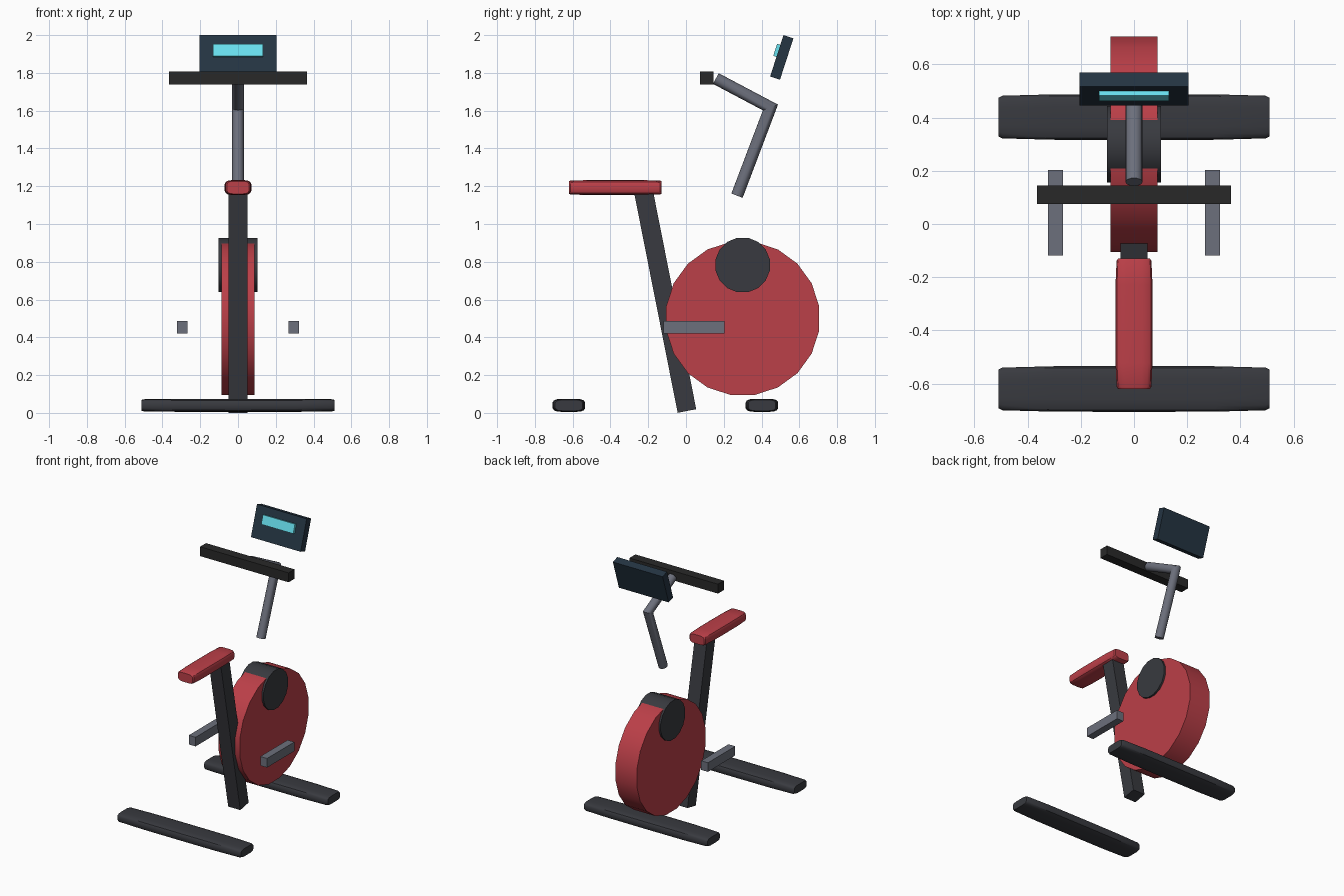
import bpy, bmesh, math
from mathutils import Vector, Matrix

if "Cube" in bpy.data.objects:
    bpy.data.objects.remove(bpy.data.objects["Cube"])


def material(name, rgb):
    m = bpy.data.materials.new(name)
    m.diffuse_color = (*rgb, 1)
    m.use_nodes = True
    m.node_tree.nodes["Principled BSDF"].inputs["Base Color"].default_value = m.diffuse_color
    return m


RED = material("red", (0.5, 0.05, 0.065))
DARK = material("charcoal", (0.04, 0.042, 0.05))
BLACK = material("black", (0.022, 0.022, 0.022))
STEEL = material("steel", (0.15, 0.16, 0.2))
NAVY = material("navy", (0.018, 0.035, 0.055))
CYAN = material("cyan", (0.14, 0.75, 0.86))


def finish(name, bm, mat):
    bmesh.ops.recalc_face_normals(bm, faces=bm.faces)
    me = bpy.data.meshes.new(name)
    bm.to_mesh(me)
    bm.free()
    me.materials.append(mat)
    ob = bpy.data.objects.new(name, me)
    bpy.context.collection.objects.link(ob)
    return ob


def box(name, centre, size, mat, tilt=0.0):
    bm = bmesh.new()
    bmesh.ops.create_cube(bm, size=1)
    bm.transform(Matrix.Translation(centre) @ Matrix.Rotation(tilt, 4, 'X')
                 @ Matrix.Diagonal((*size, 1)))
    return finish(name, bm, mat)


def loft(name, rings, mat):
    bm = bmesh.new()
    loops = [[bm.verts.new(p) for p in r] for r in rings]
    n = len(loops[0])
    for a, b in zip(loops, loops[1:]):
        for i in range(n):
            j = (i + 1) % n
            bm.faces.new((a[i], a[j], b[j], b[i]))
    bm.faces.new(loops[0])
    bm.faces.new(loops[-1])
    ob = finish(name, bm, mat)
    bpy.context.view_layer.objects.active = ob
    ob.select_set(True)
    bpy.ops.object.shade_smooth_by_angle(angle=math.radians(35))
    ob.select_set(False)
    return ob


def disc(name, y, z, r, half, n, mat):
    ang = [2 * math.pi * (i + 0.5) / n for i in range(n)]
    loft(name, [[(x, y + r * math.cos(a), z + r * math.sin(a)) for a in ang]
                for x in (-half, half)], mat)


def pad(name, centre, axis, half_len, half_w, half_h, mat, n=16):
    # rounded bar, swelling slightly towards its middle
    side = Vector((0, 1, 0)) if axis.x else Vector((1, 0, 0))
    rings = []
    for t, s in ((-1, .84), (-.97, .93), (-.6, .99), (0, 1), (.6, .99), (.97, .93), (1, .84)):
        ring = []
        for i in range(n):
            a = 2 * math.pi * (i + 0.5) / n
            c, d = math.cos(a), math.sin(a)
            u = math.copysign(abs(c) ** 0.5, c) * half_w * s
            v = math.copysign(abs(d) ** 0.5, d) * half_h * s
            ring.append(centre + axis * half_len * t + side * u + Vector((0, 0, v)))
        rings.append(ring)
    loft(name, rings, mat)


X, Y = Vector((1, 0, 0)), Vector((0, 1, 0))

# Floor feet and seat
pad("front_foot", Vector((0, -.62, .04)), X, .51, .087, .035, DARK)
pad("rear_foot", Vector((0, .402, .04)), X, .51, .087, .035, DARK)
pad("seat", Vector((0, -.375, 1.193)), Y, .245, .071, .04, RED)

# Seat post
low, high = Vector((0, .005, .01)), Vector((0, -.225, 1.172))
d = high - low
box("seat_post", (low + high) / 2, (.1, .1, d.length), DARK, math.atan2(-d.y, d.z))

# Flywheel and hub cover
disc("flywheel", .3, .5, .41, .088, 20, RED)
disc("hub_cover", .3, .783, .147, .102, 16, DARK)

# Pedals
for s, side in ((-1, "left"), (1, "right")):
    box(side + "_pedal", (s * .295, .042, .453), (.056, .322, .068), STEEL)

# Handle stem: round tube with a mitred elbow
path = [Vector(p) for p in ((0, .27, 1.15), (0, .447, 1.617), (0, .158, 1.77))]
d1, d2 = (path[1] - path[0]).normalized(), (path[2] - path[1]).normalized()
across1, across2 = d1.cross(X), d2.cross(X)
mid = (across1 + across2).normalized()
mid /= mid.dot(across1)
R, N = .032, 16
loft("handle_stem", [[p + R * (X * math.cos(2 * math.pi * i / N) + w * math.sin(2 * math.pi * i / N))
                      for i in range(N)]
                     for p, w in zip(path, (across1, mid, across2))], STEEL)

# Handlebar
box("handlebar", (0, .11, 1.773), (.73, .07, .07), BLACK)

# Tilted console and its screen
tilt = -math.radians(18)
con = Vector((0, .507, 1.882))
box("console", con, (.41, .055, .23), NAVY, tilt)
offset = Matrix.Rotation(tilt, 3, 'X') @ Vector((0, -.033, .027))
box("screen", con + offset, (.264, .025, .067), CYAN, tilt)
